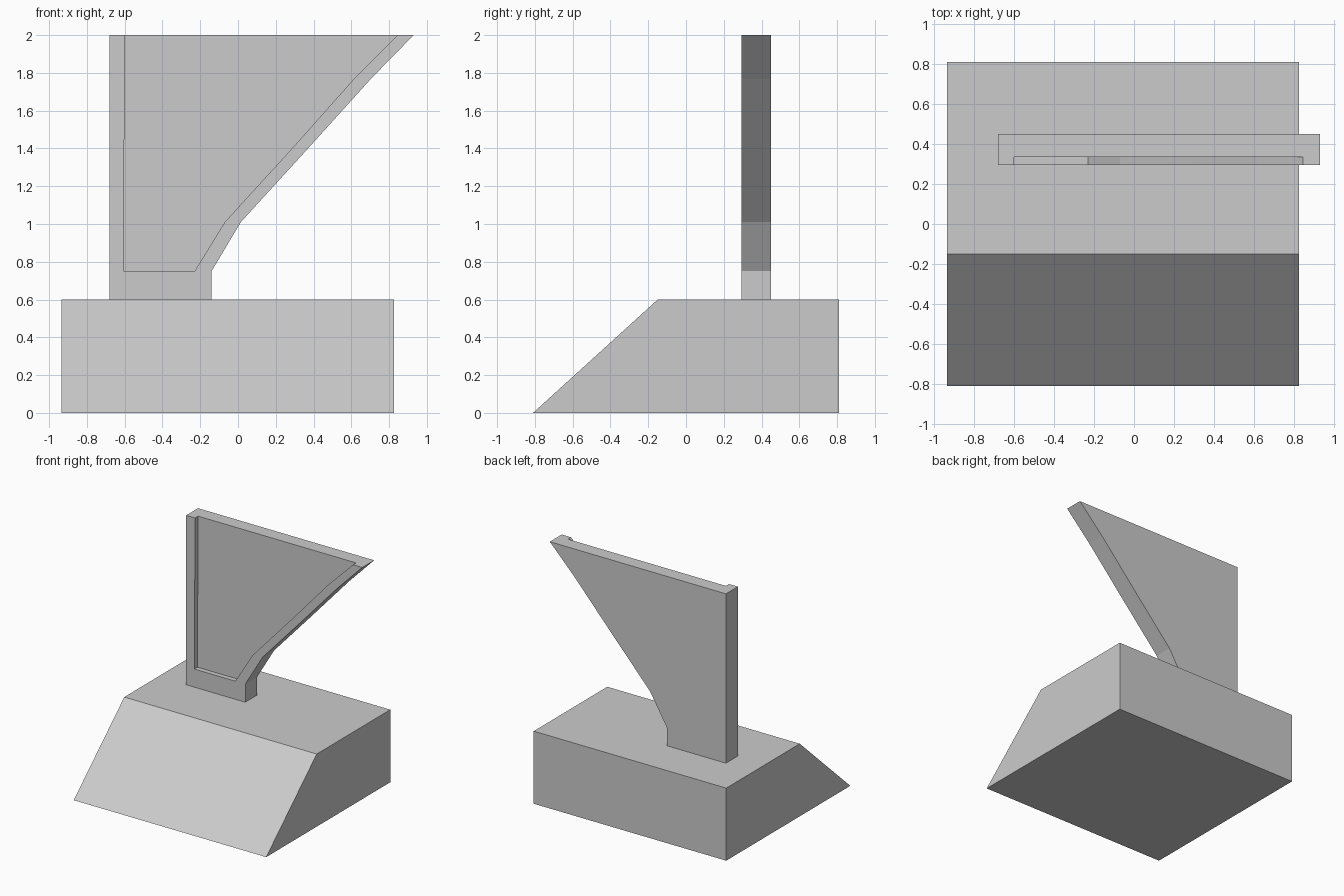
import bpy
import bmesh
from mathutils import Vector

if "Cube" in bpy.data.objects:
    bpy.data.objects.remove(bpy.data.objects["Cube"])


def prism(name, profile, to_3d, start, end):
    """Extrude a closed 2D profile between two positions along an axis."""
    bm = bmesh.new()
    face = bm.faces.new([bm.verts.new(to_3d(a, b, start)) for a, b in profile])
    offset = Vector(to_3d(0, 0, end)) - Vector(to_3d(0, 0, start))
    out = bmesh.ops.extrude_face_region(bm, geom=[face], use_keep_orig=True)
    verts = [g for g in out["geom"] if isinstance(g, bmesh.types.BMVert)]
    bmesh.ops.translate(bm, verts=verts, vec=offset)
    bmesh.ops.recalc_face_normals(bm, faces=bm.faces)
    mesh = bpy.data.meshes.new(name)
    bm.to_mesh(mesh)
    bm.free()
    obj = bpy.data.objects.new(name, mesh)
    bpy.context.collection.objects.link(obj)
    return obj


def along_x(y, z, x):
    return (x, y, z)


def along_y(x, z, y):
    return (x, y, z)


# Base block with a sloped front
prism("base", [(-0.81, 0), (0.81, 0), (0.81, 0.6), (-0.15, 0.6)],
      along_x, -0.935, 0.825)

# Flared upright panel
panel = prism("panel", [(-0.68, 0.6), (-0.14, 0.6), (-0.14, 0.75), (0.015, 1.01),
                        (0.38, 1.41), (0.705, 1.77), (0.93, 2.0), (-0.68, 2.0)],
              along_y, 0.295, 0.45)

# Shallow recess in the front, open at the top
cutter = prism("recess_cutter", [(-0.605, 0.75), (-0.23, 0.75), (-0.07, 1.01),
                                 (0.295, 1.41), (0.615, 1.77), (0.845, 2.0),
                                 (0.845, 2.2), (-0.6, 2.2), (-0.6, 2.0)],
               along_y, 0.2, 0.335)
cutter.hide_render = True
mod = panel.modifiers.new("recess", 'BOOLEAN')
mod.operation = 'DIFFERENCE'
mod.solver = 'EXACT'
mod.object = cutter

# Bake the recess and discard the cutter
depsgraph = bpy.context.evaluated_depsgraph_get()
panel_mesh = bpy.data.meshes.new_from_object(panel.evaluated_get(depsgraph))
panel.modifiers.clear()
panel.data = panel_mesh
bpy.data.objects.remove(cutter)
